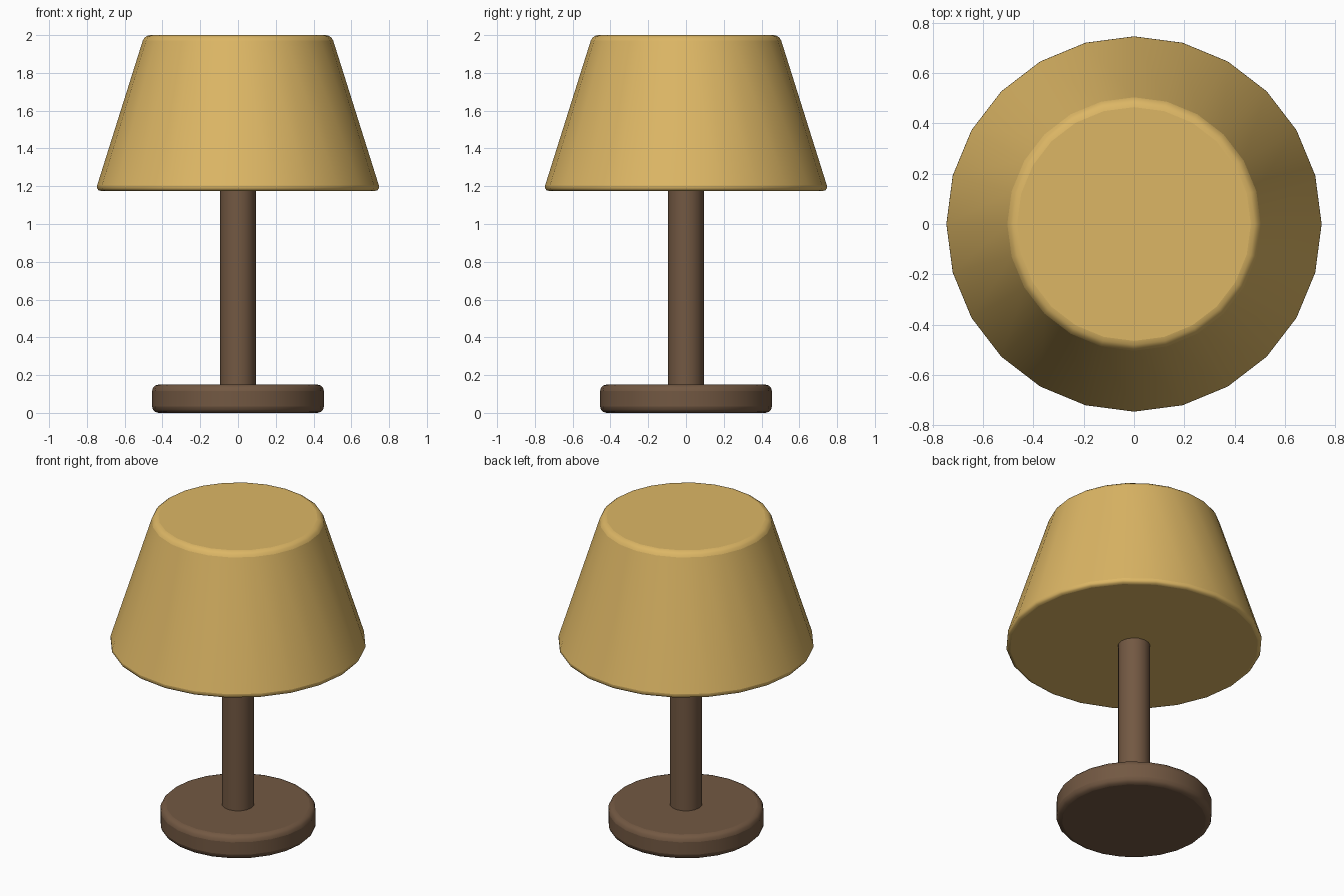
import bpy
import math

if "Cube" in bpy.data.objects:
    bpy.data.objects.remove(bpy.data.objects["Cube"], do_unlink=True)


def make_material(name, color):
    mat = bpy.data.materials.new(name)
    mat.use_nodes = True
    mat.diffuse_color = color
    mat.node_tree.nodes["Principled BSDF"].inputs["Base Color"].default_value = color
    return mat


def round_part(name, mat, sides, bottom_radius, top_radius, bottom, top, bevel=0):
    """Closed upright cone or cylinder with softened rims."""
    bpy.ops.mesh.primitive_cone_add(
        vertices=sides, radius1=bottom_radius, radius2=top_radius,
        depth=top - bottom, location=(0, 0, (bottom + top) / 2))
    part = bpy.context.object
    part.name = name
    part.data.materials.append(mat)
    if bevel:
        rim = part.modifiers.new("rounded_rims", "BEVEL")
        rim.width = bevel
        rim.segments = 3
        rim.limit_method = "ANGLE"
        rim.angle_limit = math.radians(40)
    bpy.ops.object.shade_smooth_by_angle(angle=math.radians(40))
    return part


wood = make_material("brown_wood", (0.17, 0.098, 0.055, 1))
fabric = make_material("golden_fabric", (0.72, 0.47, 0.13, 1))

# Foot and stem
round_part("base", wood, 24, 0.455, 0.455, 0, 0.15, 0.035)
round_part("stem", wood, 16, 0.095, 0.095, 0.12, 1.3)

# Closed tapered shade
round_part("lampshade", fabric, 24, 0.755, 0.495, 1.175, 2.0, 0.03)
